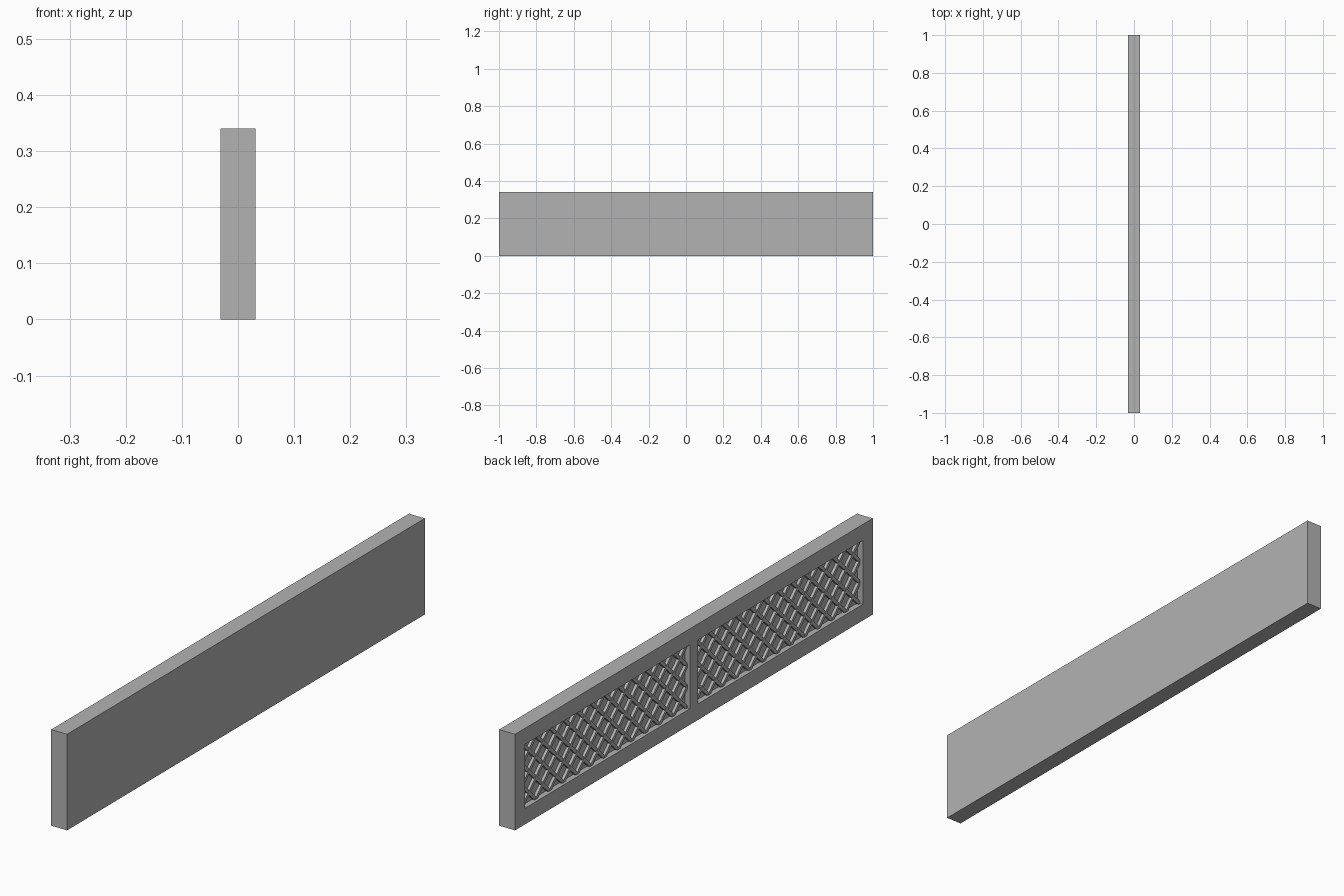
import bpy
import bmesh
from mathutils import Vector

old = bpy.data.objects.get("Cube")
if old:
    bpy.data.objects.remove(old, do_unlink=True)

grey = bpy.data.materials.new("plain grey")
grey.use_nodes = True
colour = (0.45, 0.45, 0.45, 1)
grey.diffuse_color = colour
grey.node_tree.nodes["Principled BSDF"].inputs["Base Color"].default_value = colour

HALF_X, LENGTH, HEIGHT = 0.031, 2.0, 0.34
Y_IN, Y_OUT = 0.022, 0.944      # window ends, mirrored about the centre
Z_LOW, Z_HIGH = 0.057, 0.283
DEPTH, BAR_INSET = 0.02, 0.01
BAR = 0.012
ROWS = 3


def finish(name, bm):
    mesh = bpy.data.meshes.new(name)
    bm.to_mesh(mesh)
    bm.free()
    mesh.materials.append(grey)
    obj = bpy.data.objects.new(name, mesh)
    bpy.context.collection.objects.link(obj)
    return obj


def add_box(bm, low, high):
    low, high = Vector(low), Vector(high)
    verts = bmesh.ops.create_cube(bm, size=1)["verts"]
    bmesh.ops.scale(bm, vec=high - low, verts=verts)
    bmesh.ops.translate(bm, vec=(low + high) / 2, verts=verts)
    return verts


# Solid backing and the frame around two windows
bm = bmesh.new()
add_box(bm, (-HALF_X, -LENGTH / 2, 0), (HALF_X, LENGTH / 2, HEIGHT))
cuts = [(1, y) for y in (-Y_OUT, -Y_IN, Y_IN, Y_OUT)] + [(2, Z_LOW), (2, Z_HIGH)]
for axis, value in cuts:
    point, normal = Vector(), Vector()
    point[axis], normal[axis] = value, 1
    front = [f for f in bm.faces if f.calc_center_median().x < -HALF_X + 0.001]
    edges = {e for f in front for e in f.edges}
    verts = {v for f in front for v in f.verts}
    bmesh.ops.bisect_plane(bm, geom=list(verts) + list(edges) + front,
                           plane_co=point, plane_no=normal)
for side in (-1, 1):
    window = [f for f in bm.faces
              if f.calc_center_median().x < -HALF_X + 0.001
              and Z_LOW < f.calc_center_median().z < Z_HIGH
              and Y_IN < side * f.calc_center_median().y < Y_OUT]
    new = bmesh.ops.extrude_discrete_faces(bm, faces=window)["faces"]
    bmesh.ops.translate(bm, vec=(DEPTH, 0, 0), verts=[v for f in new for v in f.verts])
bmesh.ops.recalc_face_normals(bm, faces=bm.faces)
finish("panel_frame", bm)


# Crossed diagonal bars, clipped to each window
def lattice(name, y0, y1):
    bm = bmesh.new()
    tall = Z_HIGH - Z_LOW
    pitch = tall / ROWS
    count = round((y1 - y0) / pitch)
    step = (y1 - y0) / count
    run = step * ROWS
    half = BAR * 0.7
    front, back = -HALF_X + BAR_INSET, -HALF_X + DEPTH + 0.001
    for slope in (-1, 1):
        for i in range(-ROWS, count + 1):
            start = y0 + i * step
            a, b = (start, start + run) if slope > 0 else (start + run, start)
            x = front + (0.001 if slope > 0 else 0)
            ring = [bm.verts.new((x, y, z)) for y, z in (
                (a - half, Z_LOW), (a + half, Z_LOW),
                (b + half, Z_HIGH), (b - half, Z_HIGH))]
            face = bm.faces.new(ring)
            new = bmesh.ops.extrude_face_region(bm, geom=[face])["geom"]
            bmesh.ops.translate(bm, vec=(back - x, 0, 0),
                                verts=[v for v in new if isinstance(v, bmesh.types.BMVert)])
    for y, direction in ((y0, -1), (y1, 1)):
        bmesh.ops.bisect_plane(bm, geom=bm.verts[:] + bm.edges[:] + bm.faces[:],
                               plane_co=(0, y, 0), plane_no=(0, direction, 0),
                               clear_outer=True)
    bmesh.ops.recalc_face_normals(bm, faces=bm.faces)
    return finish(name, bm)


lattice("back_lattice", Y_IN, Y_OUT)
lattice("front_lattice", -Y_OUT, -Y_IN)
